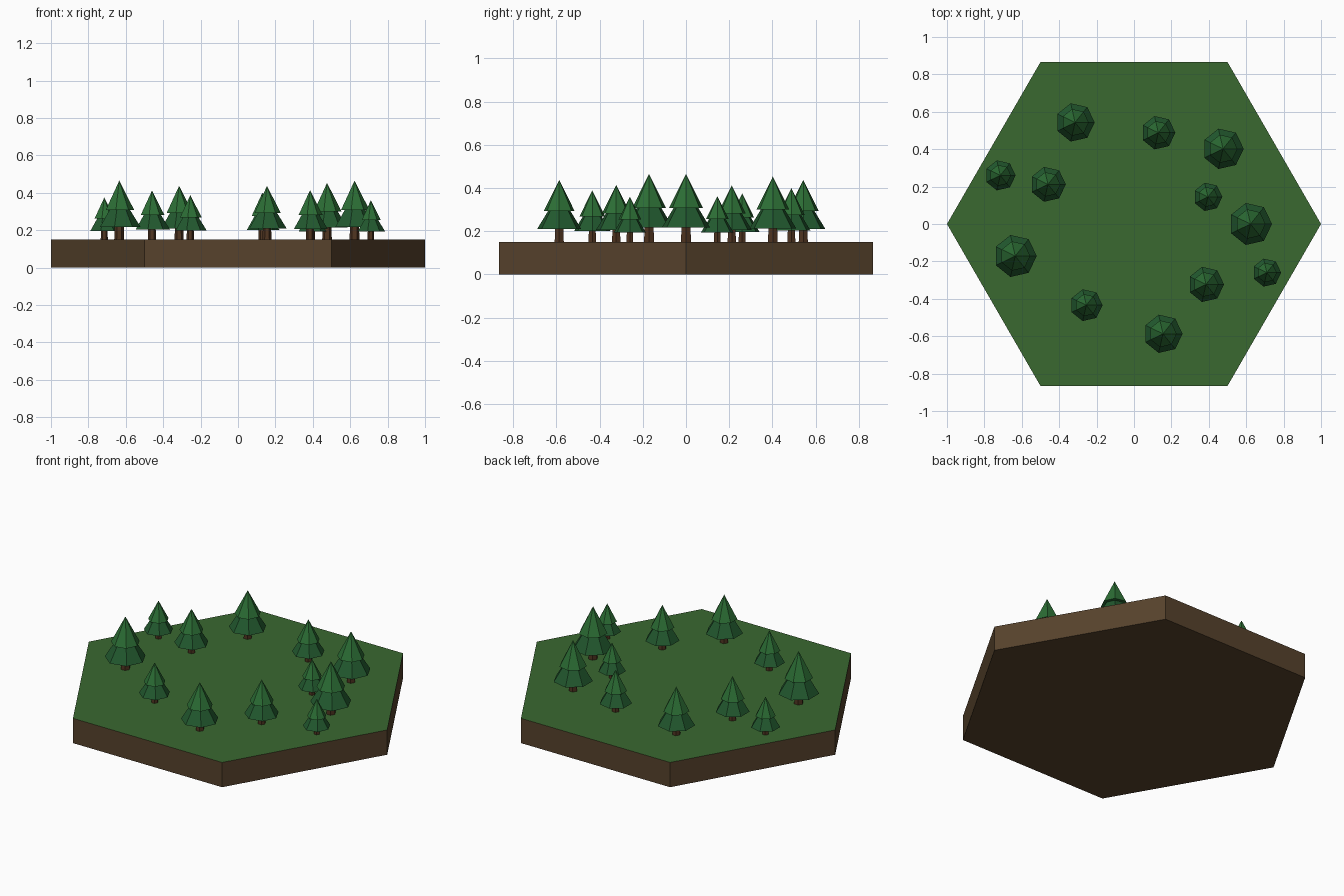
import bpy, bmesh
from math import cos, sin, tau

if "Cube" in bpy.data.objects:
    bpy.data.objects.remove(bpy.data.objects["Cube"])


def material(name, rgb):
    m = bpy.data.materials.new(name)
    m.diffuse_color = (*rgb, 1)
    m.use_nodes = True
    m.node_tree.nodes["Principled BSDF"].inputs["Base Color"].default_value = m.diffuse_color
    return m


SOIL = material("soil", (0.095, 0.055, 0.025))
GRASS = material("grass", (0.042, 0.14, 0.03))
BARK = material("bark", (0.08, 0.035, 0.015))
DARK = material("dark_needles", (0.016, 0.10, 0.028))
LIGHT = material("light_needles", (0.025, 0.155, 0.035))


def solid(name, sides, r0, r1, z0, z1, loc, mats):
    """Prism, or cone when r1 is 0, with its first corner on +x."""
    bm = bmesh.new()

    def ring(r, z):
        return [bm.verts.new((r * cos(tau * i / sides), r * sin(tau * i / sides), z))
                for i in range(sides)]

    low = ring(r0, z0)
    bm.faces.new(low[::-1])
    if r1 == 0:
        tip = bm.verts.new((0, 0, z1))
        for i in range(sides):
            bm.faces.new((low[i], low[(i + 1) % sides], tip))
    else:
        high = ring(r1, z1)
        for i in range(sides):
            j = (i + 1) % sides
            bm.faces.new((low[i], low[j], high[j], high[i]))
        cap = bm.faces.new(high)
        cap.material_index = len(mats) - 1
    mesh = bpy.data.meshes.new(name)
    bm.to_mesh(mesh)
    bm.free()
    for m in mats:
        mesh.materials.append(m)
    ob = bpy.data.objects.new(name, mesh)
    ob.location = loc
    bpy.context.collection.objects.link(ob)
    return ob


# Hexagonal ground tile: soil sides, grass top
TOP = 0.15
solid("ground_tile", 6, 1, 1, 0, TOP, (0, 0, 0), [SOIL, GRASS])

# Trees: x, y, height
trees = [
    (-0.315, 0.543, 0.287), (0.13, 0.488, 0.25), (0.476, 0.402, 0.303),
    (0.395, 0.145, 0.212), (0.623, 0, 0.315), (0.71, -0.26, 0.21),
    (0.385, -0.323, 0.264), (0.155, -0.587, 0.287), (-0.255, -0.434, 0.238),
    (-0.635, -0.171, 0.315), (-0.46, 0.212, 0.262), (-0.715, 0.26, 0.225),
]
for n, (x, y, h) in enumerate(trees, 1):
    loc = (x, y, TOP)
    solid(f"trunk_{n}", 6, 0.085 * h, 0.075 * h, 0, 0.26 * h, loc, [BARK])
    solid(f"lower_branches_{n}", 7, 0.365 * h, 0, 0.21 * h, 0.8 * h, loc, [DARK])
    solid(f"upper_branches_{n}", 7, 0.255 * h, 0, 0.5 * h, h, loc, [LIGHT])
